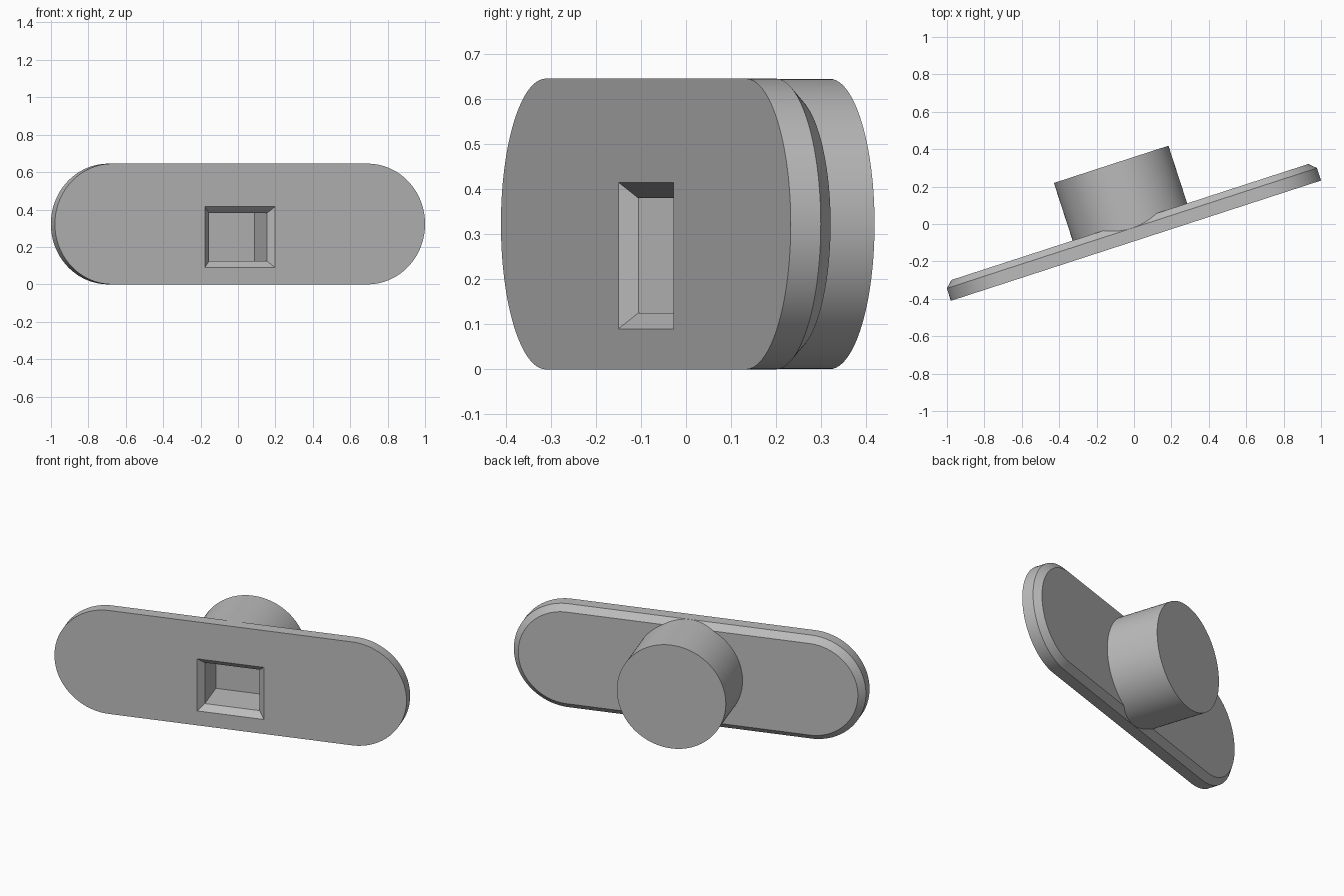
import bpy, bmesh, math
from mathutils import Matrix

cube = bpy.data.objects.get("Cube")
if cube:
    bpy.data.objects.remove(cube, do_unlink=True)

grey = bpy.data.materials.new("plain grey")
grey.use_nodes = True
colour = (0.5, 0.5, 0.5, 1)
grey.diffuse_color = colour
grey.node_tree.nodes["Principled BSDF"].inputs["Base Color"].default_value = colour

R = 0.3225        # end radius of the plate and radius of the boss
MID = -0.0175     # centre along the plate
TURN = Matrix.Rotation(math.radians(18), 4, "Z")


def stadium(half_straight, radius, steps=64):
    """Outline of two half circles joined by straight sides."""
    pts = []
    for side in (1, -1):
        for i in range(steps + 1):
            a = math.pi * (i / steps - 0.5)
            pts.append((MID + side * (half_straight + radius * math.cos(a)),
                        R + side * radius * math.sin(a)))
    return pts


def circle(radius, steps=128):
    return [(MID + radius * math.cos(math.tau * i / steps),
             R + radius * math.sin(math.tau * i / steps)) for i in range(steps)]


def rectangle(half_w, half_h, z):
    return [(MID + sx * half_w, z + sz * half_h)
            for sx, sz in ((-1, -1), (1, -1), (1, 1), (-1, 1))]


def loft(name, sections):
    """Closed solid through (depth, outline) sections, front to back."""
    bm = bmesh.new()
    rings = [[bm.verts.new((x, y, z)) for x, z in outline] for y, outline in sections]
    n = len(rings[0])
    for a, b in zip(rings, rings[1:]):
        for i in range(n):
            j = (i + 1) % n
            bm.faces.new((a[i], a[j], b[j], b[i]))
    bm.faces.new(rings[0])
    bm.faces.new(rings[-1])
    bmesh.ops.recalc_face_normals(bm, faces=bm.faces)
    mesh = bpy.data.meshes.new(name)
    bm.to_mesh(mesh)
    bm.free()
    mesh.materials.append(grey)
    obj = bpy.data.objects.new(name, mesh)
    obj.matrix_world = TURN
    bpy.context.collection.objects.link(obj)
    return obj


def combine(target, other, operation):
    bpy.context.view_layer.objects.active = target
    mod = target.modifiers.new(operation.lower(), "BOOLEAN")
    mod.operation = operation
    mod.solver = "EXACT"
    mod.object = other
    bpy.ops.object.modifier_apply(modifier=mod.name)
    bpy.data.objects.remove(other, do_unlink=True)


# Rounded plate with a chamfered back edge
STRAIGHT = 1.0405 - R
plate = loft("handle_plate", [(-0.088, stadium(STRAIGHT, R)),
                              (-0.018, stadium(STRAIGHT, R)),
                              (0.017, stadium(STRAIGHT, R - 0.037))])

# Round boss on the back
boss = loft("round_boss", [(-0.035, circle(R - 0.0005)), (0.341, circle(R - 0.0005))])
combine(plate, boss, "UNION")

# Square socket in the front with a chamfered mouth
Z = 0.2525
pocket = loft("socket_cutter", [(-0.108, rectangle(0.217, 0.1825, Z)),
                                (-0.053, rectangle(0.162, 0.1275, Z)),
                                (0.16, rectangle(0.162, 0.1275, Z))])
pocket.hide_render = True
combine(plate, pocket, "DIFFERENCE")

bpy.ops.object.select_all(action="DESELECT")
plate.select_set(True)
bpy.context.view_layer.objects.active = plate
bpy.ops.object.shade_smooth_by_angle(angle=math.radians(30))
